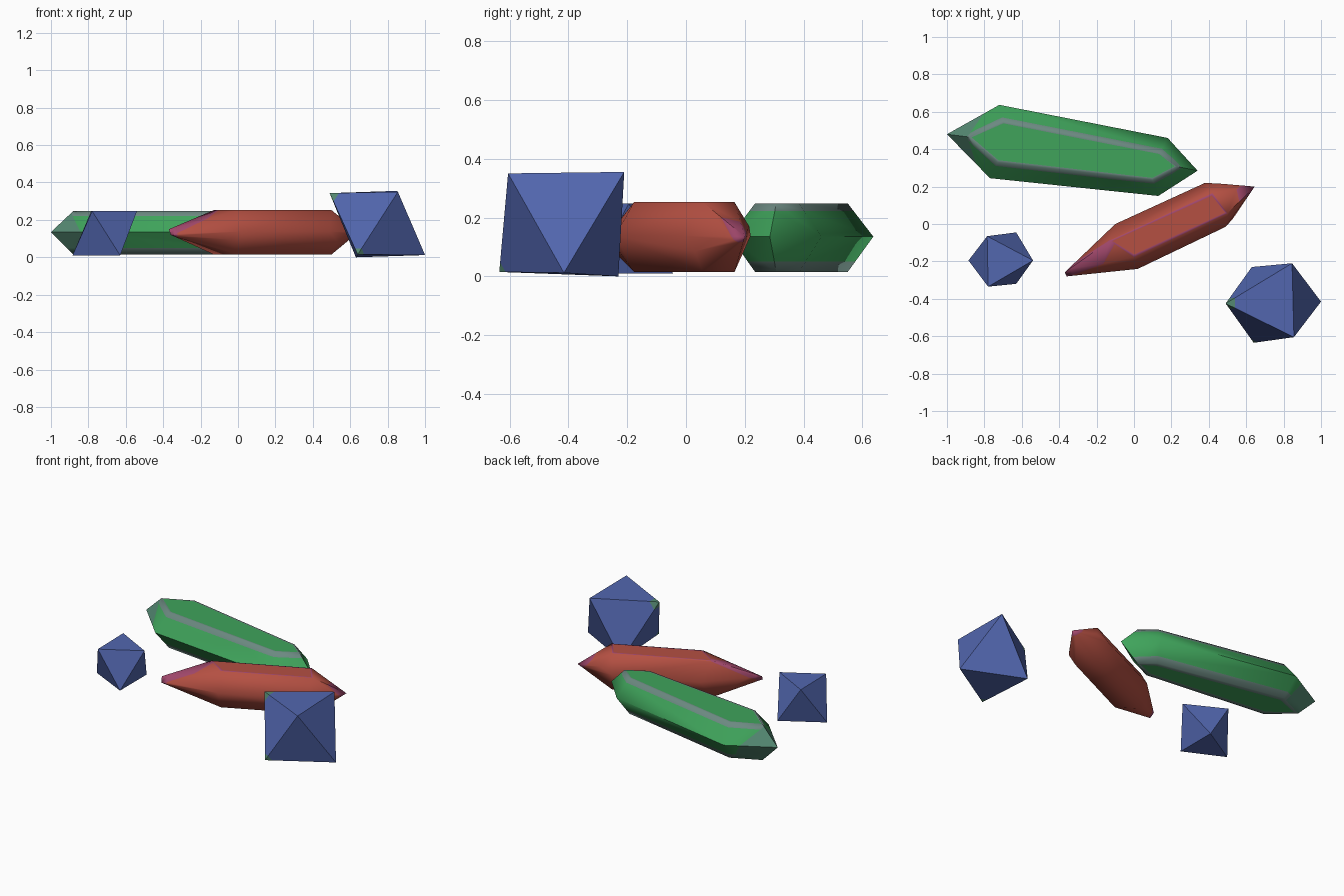
import bpy, bmesh
from mathutils import Vector

if "Cube" in bpy.data.objects:
    bpy.data.objects.remove(bpy.data.objects["Cube"])


def material(name, rgb):
    m = bpy.data.materials.new(name)
    m.diffuse_color = (*rgb, 1)
    m.use_nodes = True
    m.node_tree.nodes["Principled BSDF"].inputs["Base Color"].default_value = m.diffuse_color
    return m


BLUE = material("blue", (0.085, 0.135, 0.43))
GREEN = material("green", (0.05, 0.37, 0.105))
GREY_GREEN = material("grey_green", (0.09, 0.25, 0.17))
SLATE = material("slate", (0.15, 0.25, 0.22))
RED = material("red", (0.46, 0.08, 0.055))
PURPLE = material("purple", (0.36, 0.065, 0.15))


def crystal(name, points, mats, tips=(), bands=()):
    """Faceted gem: convex hull of its corners, with optional tinted bands and tips."""
    bm = bmesh.new()
    for p in points:
        bm.verts.new(p)
    bmesh.ops.convex_hull(bm, input=bm.verts[:])
    bmesh.ops.dissolve_limit(bm, angle_limit=0.02, verts=bm.verts[:], edges=bm.edges[:])
    # tinted ring just inside the flat top (+1) or bottom (-1)
    for side, width, index in bands:
        flats = [f for f in bm.faces if f.normal.z * side > 0.95]
        for f in bmesh.ops.inset_region(bm, faces=flats, thickness=width)["faces"]:
            f.material_index = index
    # tint sloping faces beyond a cutting plane
    for co, no, index in tips:
        co, no = Vector(co), Vector(no).normalized()
        bmesh.ops.bisect_plane(bm, geom=bm.verts[:] + bm.edges[:] + bm.faces[:],
                               plane_co=co, plane_no=no)
        for f in bm.faces:
            flat_face = bands and abs(f.normal.z) > 0.95
            if not flat_face and (f.calc_center_median() - co).dot(no) > 1e-4:
                f.material_index = index
    bmesh.ops.recalc_face_normals(bm, faces=bm.faces[:])
    me = bpy.data.meshes.new(name)
    bm.to_mesh(me)
    bm.free()
    ob = bpy.data.objects.new(name, me)
    bpy.context.collection.objects.link(ob)
    for m in mats:
        me.materials.append(m)
    bpy.ops.object.select_all(action='DESELECT')
    ob.select_set(True)
    bpy.context.view_layer.objects.active = ob
    bpy.ops.object.shade_smooth_by_angle(angle=1.05)
    return ob


def at(z, pts):
    return [(x, y, z) for x, y in pts]


# long green crystal: hexagonal girdle with inset flat top and bottom
girdle = [(-1, .48), (-.72, .637), (.18, .46), (.34, .285), (.13, .15), (-.77, .245)]
flat = [(-.88, .465), (-.70, .55), (.14, .385), (.23, .307), (.10, .235), (-.73, .33)]
crystal("green_crystal", at(.135, girdle) + at(.248, flat) + at(.015, flat),
        [GREEN, GREY_GREEN, SLATE],
        bands=[(1, .012, 2), (-1, .03, 2)],
        tips=[((0, 0, .222), (0, 0, 1), 2), ((0, 0, .05), (0, 0, -1), 2),
              ((-.86, .46, .19), (-1, .15, -.7), 1)])

# red crystal: hexagonal prism with long pointed ends
girdle = [(-.1, 0), (.38, .22), (.49, -.015), (.02, -.24)]
flat = [(-.13, -.09), (.42, .165), (.5, .057), (0, -.177)]
extras = [(-.37, -.258, .15), (-.36, -.28, .12), (.645, .2, .135),
          (-.04, -.235, .095), (.47, .215, .17), (.53, .03, .085)]
crystal("red_crystal", at(.138, girdle) + at(.252, flat) + at(.015, flat) + extras,
        [RED, PURPLE],
        bands=[(1, .014, 1)],
        tips=[((-.21, -.15, .2), (-.906, -.424, 2.2), 1),
              ((-.34, -.24, .14), (-.906, -.424, 0), 1),
              ((.55, .15, .2), (.906, .424, .9), 1)])

# blue octahedra resting on one face, the large one with two tinted corners
crystal("large_blue_gem",
        [(.49, -.425, .343), (.845, -.21, .355), (.855, -.605, .35),
         (1, -.415, .012), (.64, -.635, .015), (.63, -.23, 0)], [BLUE, GREY_GREEN],
        tips=[((.525, -.425, .32), (-.25, 0, .16), 1),
              ((.632, -.61, .036), (-.1, -.21, -.165), 1)])
crystal("small_blue_gem",
        at(.247, [(-.54, -.195), (-.785, -.065), (-.78, -.335)])
        + at(.01, [(-.885, -.195), (-.63, -.045), (-.63, -.32)]), [BLUE])
